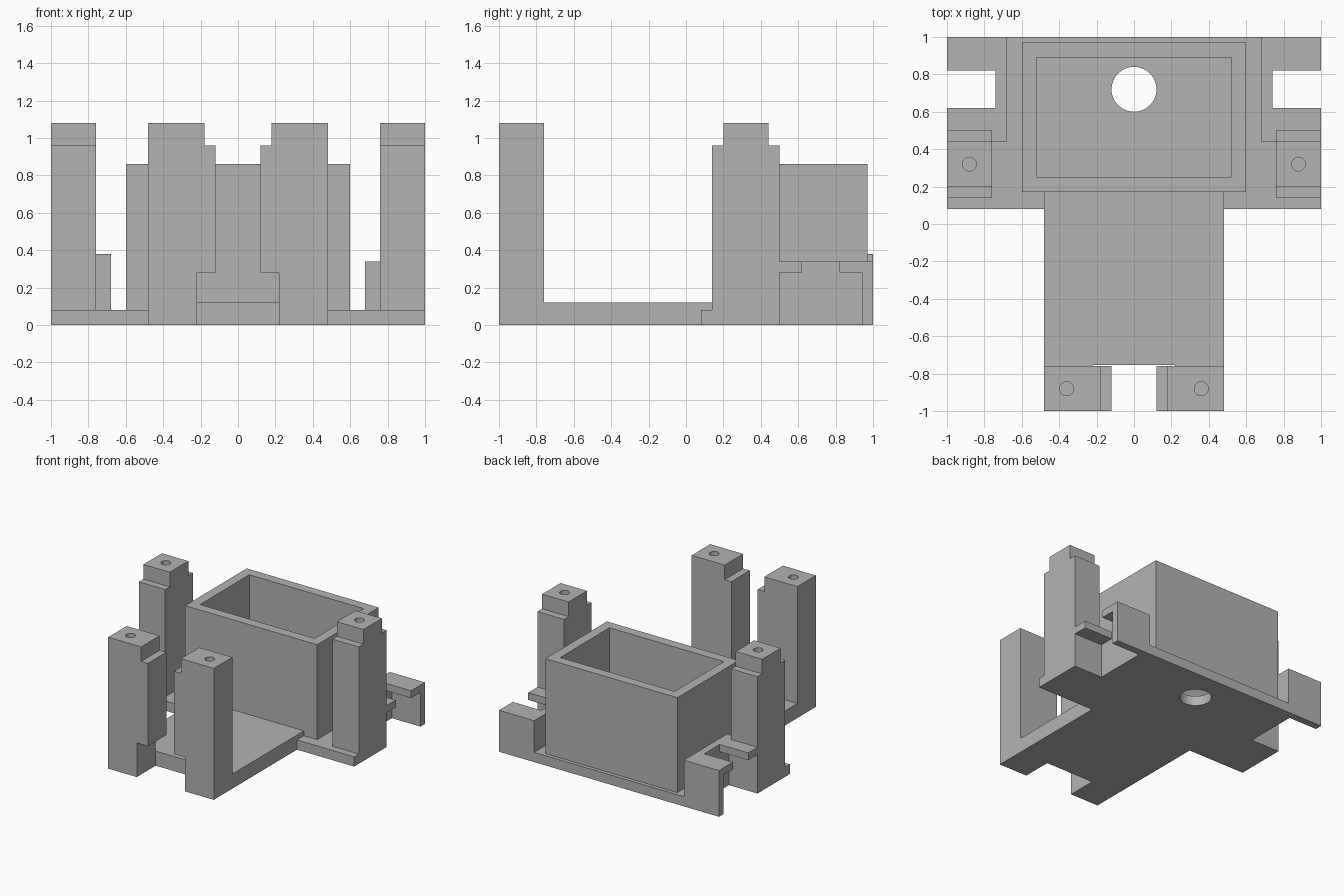
import bpy
import bmesh
from mathutils import Vector

cube = bpy.data.objects.get("Cube")
if cube:
    bpy.data.objects.remove(cube, do_unlink=True)

grey = bpy.data.materials.new("plain grey")
grey.use_nodes = True
colour = (0.45, 0.45, 0.45, 1)
grey.diffuse_color = colour
grey.node_tree.nodes["Principled BSDF"].inputs["Base Color"].default_value = colour


def prism(name, points, axis, low, high):
    """Extrude a flat outline along an axis; points hold the other two axes in order."""
    bm = bmesh.new()
    verts = []
    for p in points:
        co = list(p)
        co.insert(axis, low)
        verts.append(bm.verts.new(co))
    face = bm.faces.new(verts)
    out = bmesh.ops.extrude_face_region(bm, geom=[face])
    step = Vector((0, 0, 0))
    step[axis] = high - low
    moved = [v for v in out["geom"] if isinstance(v, bmesh.types.BMVert)]
    bmesh.ops.translate(bm, verts=moved, vec=step)
    bmesh.ops.recalc_face_normals(bm, faces=bm.faces)
    mesh = bpy.data.meshes.new(name)
    bm.to_mesh(mesh)
    bm.free()
    mesh.materials.append(grey)
    obj = bpy.data.objects.new(name, mesh)
    bpy.context.collection.objects.link(obj)
    return obj


def box(name, x, y, z):
    x0, x1 = sorted(x)
    outline = [(x0, y[0]), (x1, y[0]), (x1, y[1]), (x0, y[1])]
    return prism(name, outline, 2, z[0], z[1])


def bore(x, y, radius, bottom, top):
    bpy.ops.mesh.primitive_cylinder_add(vertices=48, radius=radius, depth=top - bottom,
                                        location=(x, y, (top + bottom) / 2))
    obj = bpy.context.object
    obj.name = "bore_cutter"
    obj.data.materials.append(grey)
    return obj


def cut(obj, *cutters):
    bpy.ops.object.select_all(action="DESELECT")
    bpy.context.view_layer.objects.active = obj
    obj.select_set(True)
    for cutter in cutters:
        cutter.hide_render = True
        mod = obj.modifiers.new("cut", "BOOLEAN")
        mod.operation = "DIFFERENCE"
        mod.solver = "EXACT"
        mod.object = cutter
        bpy.ops.object.modifier_apply(modifier=mod.name)


helpers = []


def helper(obj):
    helpers.append(obj)
    return obj


# Wide rear plate with its round opening
plate = box("base_plate", (-1, 1), (0.08, 1), (0, 0.08))
cut(plate, helper(bore(0, 0.72, 0.12, -0.1, 0.2)))

# Narrow front deck, notched between the front posts
deck = prism("front_deck", [(-1, 0), (0.08, 0), (0.08, 0.08), (0.17, 0.08),
                            (0.17, 0.12), (-1, 0.12)], 0, -0.48, 0.48)
cut(deck, helper(box("deck_notch", (-0.22, 0.22), (-1.1, -0.755), (-0.1, 0.3))))

# Open-topped bin standing on the plate
bin_walls = box("bin", (-0.6, 0.6), (0.17, 0.97), (0.08, 0.86))
cut(bin_walls, helper(box("bin_pocket", (-0.52, 0.52), (0.25, 0.89), (0, 1))))

front_profile = [(0.48, 0.12), (0.48, 1.08), (0.18, 1.08), (0.18, 0.96),
                 (0.12, 0.96), (0.12, 0.28), (0.22, 0.28), (0.22, 0.12)]
side_profile = [(0.14, 0.08), (0.14, 0.96), (0.2, 0.96), (0.2, 1.08),
                (0.44, 1.08), (0.44, 0.96), (0.5, 0.96), (0.5, 0.08)]
bracket_plan = [(0.68, 0.44), (0.76, 0.44), (0.76, 0.5), (1, 0.5), (1, 1), (0.68, 1)]

for side, s, top in (("left", 1, 0.34), ("right", -1, 0.38)):
    # Stepped front post with a screw hole
    post = prism(side + "_front_post", [(s * x, z) for x, z in front_profile], 1, -1, -0.76)
    cut(post, helper(bore(s * 0.36, -0.88, 0.037, 0.7, 1.2)))

    # Stepped side post with a screw hole
    xs = sorted((s * 0.76, s))
    post = prism(side + "_side_post", side_profile, 0, *xs)
    cut(post, helper(bore(s * 0.88, 0.32, 0.037, 0.7, 1.2)))

    # Rear bracket, hollow underneath and slotted through its top
    bracket = prism(side + "_bracket", [(s * x, y) for x, y in bracket_plan], 2, 0.08, top)
    hollow = helper(box("hollow", (s * 0.74, s * 1.1), (0.5, 0.94), (-0.1, top - 0.06)))
    slot = helper(box("slot", (s * 0.74, s * 1.1), (0.62, 0.82), (-0.1, top + 0.1)))
    cut(bracket, hollow, slot)
    cut(plate, hollow)

for obj in helpers:
    bpy.data.objects.remove(obj, do_unlink=True)
